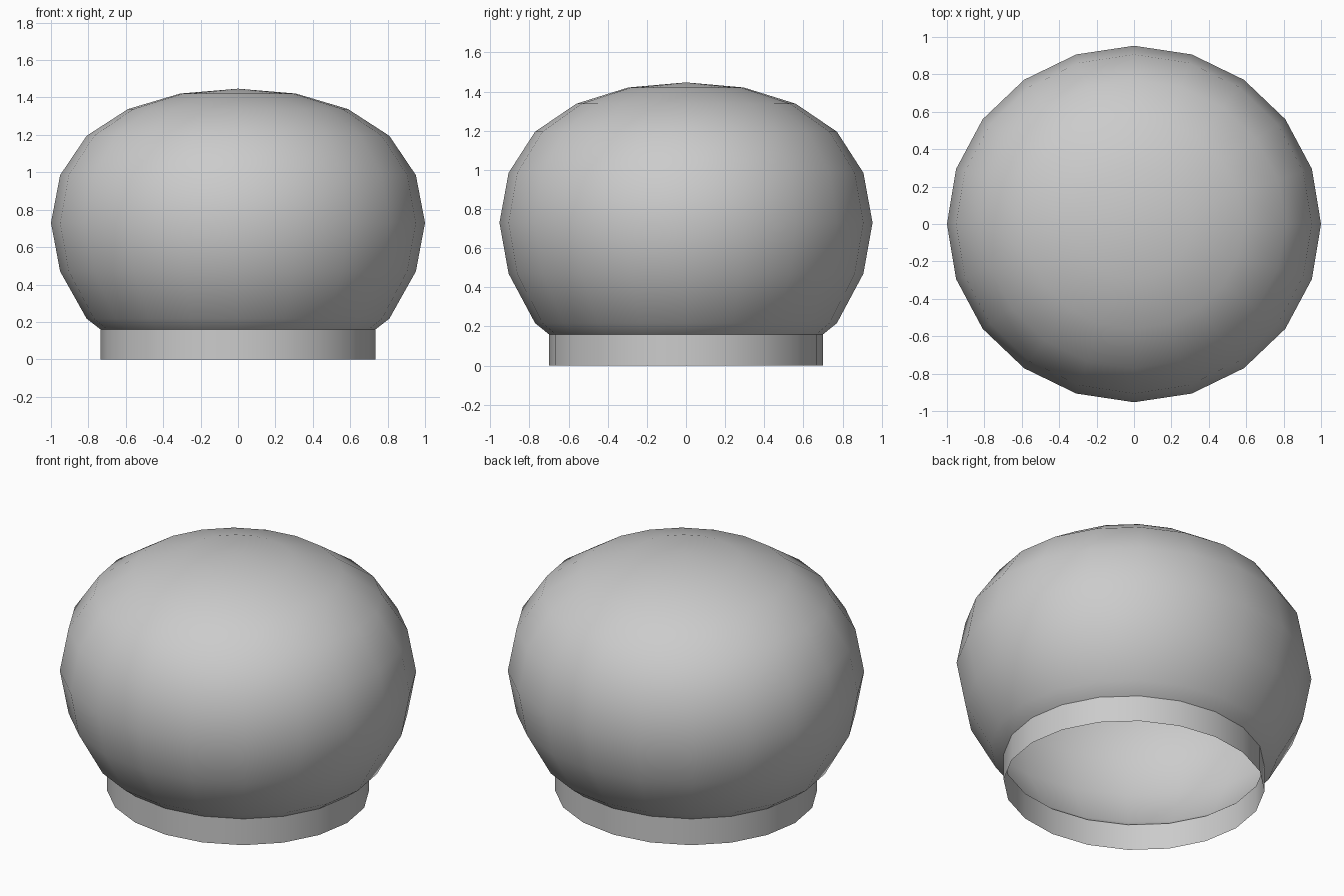
import bpy, bmesh
from math import pi, cos, sin

if "Cube" in bpy.data.objects:
    bpy.data.objects.remove(bpy.data.objects["Cube"])

SIDES = 20
DEPTH = 0.953  # the plan is slightly flattened front to back


def lathe(name, profile):
    """Sweep (radius, z) points, listed bottom to top, into an open shell."""
    bm = bmesh.new()
    rings = []
    for r, z in profile:
        count = SIDES if r > 0 else 1
        rings.append([bm.verts.new((r * cos(2 * pi * i / SIDES),
                                    r * sin(2 * pi * i / SIDES) * DEPTH, z))
                      for i in range(count)])
    for low, high in zip(rings, rings[1:]):
        for i in range(SIDES):
            j = (i + 1) % SIDES
            if len(high) == 1:
                bm.faces.new((low[i], low[j], high[0]))
            else:
                bm.faces.new((low[i], low[j], high[j], high[i]))
    mesh = bpy.data.meshes.new(name)
    bm.to_mesh(mesh)
    bm.free()
    obj = bpy.data.objects.new(name, mesh)
    bpy.context.collection.objects.link(obj)
    bpy.ops.object.select_all(action='DESELECT')
    obj.select_set(True)
    bpy.context.view_layer.objects.active = obj
    bpy.ops.object.shade_smooth_by_angle()
    return obj


# Rounded dome, open underneath
lathe("dome", [(0.735, 0.16), (0.809, 0.217), (0.951, 0.47), (1.0, 0.73),
               (0.951, 0.985), (0.809, 1.195), (0.588, 1.338),
               (0.309, 1.421), (0, 1.447)])

# Straight open collar below the dome
lathe("neck_collar", [(0.735, 0), (0.735, 0.16)])
